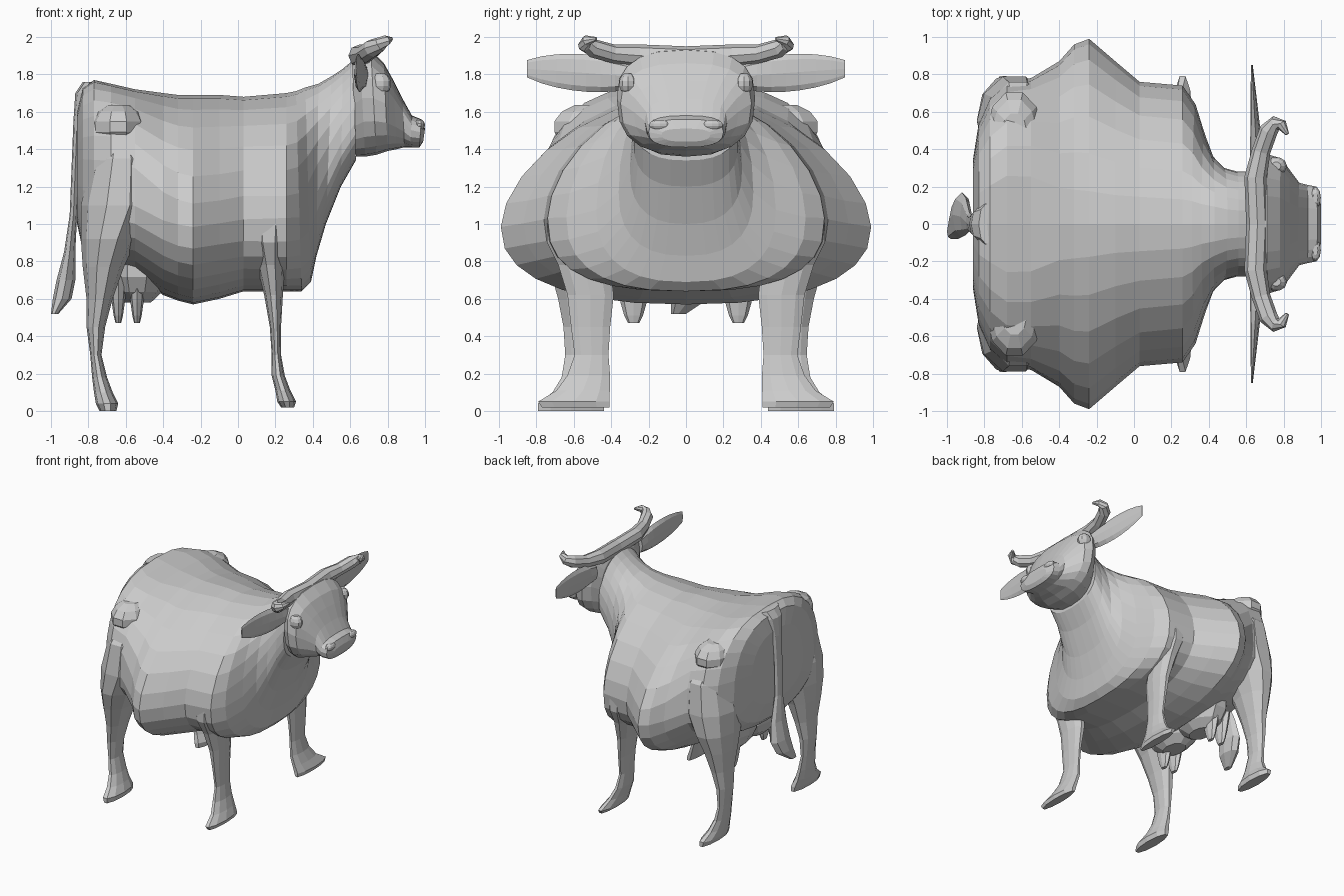
import bpy
import bmesh
from math import cos, sin, tau, pi
from mathutils import Vector

if "Cube" in bpy.data.objects:
    bpy.data.objects.remove(bpy.data.objects["Cube"], do_unlink=True)

GREY = (0.6, 0.6, 0.6, 1)
hide = bpy.data.materials.new("grey hide")
hide.use_nodes = True
hide.diffuse_color = GREY
hide.node_tree.nodes["Principled BSDF"].inputs["Base Color"].default_value = GREY


def loft(name, rings, mirror=False):
    """Skin a list of equal-length point rings and cap both ends."""
    bm = bmesh.new()
    loops = [[bm.verts.new(point) for point in ring] for ring in rings]
    count = len(loops[0])
    for near, far in zip(loops, loops[1:]):
        for i in range(count):
            j = (i + 1) % count
            bm.faces.new((near[i], near[j], far[j], far[i]))
    bm.faces.new(loops[0])
    bm.faces.new(loops[-1])
    bmesh.ops.recalc_face_normals(bm, faces=bm.faces)
    mesh = bpy.data.meshes.new(name)
    bm.to_mesh(mesh)
    bm.free()
    mesh.materials.append(hide)
    obj = bpy.data.objects.new(name, mesh)
    bpy.context.collection.objects.link(obj)
    if mirror:
        modifier = obj.modifiers.new("Mirror", "MIRROR")
        modifier.use_axis = (False, True, False)
        modifier.use_mirror_merge = False


def ellipse(centre, side, up, count=10):
    """Ring round a centre, spanned by two half-axis vectors."""
    angles = [tau * i / count for i in range(count)]
    return [Vector(centre) + Vector(side) * cos(a) + Vector(up) * sin(a) for a in angles]


def signed_power(value, exponent):
    return abs(value) ** exponent * (1 if value >= 0 else -1)


def rib(top, low, width, upper, lower, waist, count=28):
    """Ring hung between two points, with its own roundness above and below the waist."""
    top, low = Vector((top[0], 0, top[1])), Vector((low[0], 0, low[1]))
    ring = []
    for i in range(count):
        rise = sin(tau * i / count)
        roundness, reach = (upper, 1 - waist) if rise > 0 else (lower, waist)
        point = low.lerp(top, waist + reach * signed_power(rise, roundness))
        point.y = width * signed_power(cos(tau * i / count), roundness)
        ring.append(point)
    return ring


def limb(name, rows):
    """Mirrored leg from rows of back, front, inner, outer and height."""
    loft(name, [ellipse(((back + front) / 2, (inner + outer) / 2, height),
                        ((front - back) / 2, 0, 0), (0, (outer - inner) / 2, 0))
                for back, front, inner, outer, height in rows], mirror=True)


def lump(name, centre, size, steps=7):
    """Mirrored faceted ellipsoid."""
    rings = []
    for k in range(1, steps):
        radius, height = sin(pi * k / steps), cos(pi * k / steps)
        middle = Vector(centre) + Vector((0, 0, size[2] * height))
        rings.append(ellipse(middle, (size[0] * radius, 0, 0), (0, size[1] * radius, 0)))
    loft(name, rings, mirror=True)


# Trunk: position, top, bottom, half width, roundness above and below;
# square at the rump, pear-shaped at the belly
trunk = [((x, top), (x, low), width, upper, lower)
         for x, top, low, width, upper, lower in (
    (-.86, 1.6, 1, .35, .8, .9),
    (-.83, 1.73, .86, .54, .8, .9),
    (-.77, 1.77, .8, .68, .8, .9),
    (-.68, 1.75, .76, .76, .72, .9),
    (-.55, 1.72, .73, .78, .75, .9),
    (-.4, 1.7, .62, .87, 1, .9),
    (-.32, 1.69, .59, .96, 1.1, .85),
    (-.24, 1.69, .57, .99, 1.15, .85),
    (-.1, 1.69, .6, .87, 1.15, .85),
    (.03, 1.68, .64, .76, 1.1, .8),
    (.26, 1.7, .64, .74, 1.15, .75))]

# Shoulder and neck: ribs leaning forward to the throat
neck = [((x, top), (front, low), width, upper, .8)
        for x, top, front, low, width, upper in (
    (.31, 1.71, .34, .64, .64, 1.1),
    (.36, 1.73, .39, .69, .48, 1),
    (.43, 1.75, .42, .83, .36, .9),
    (.5, 1.79, .47, 1, .3, .9),
    (.56, 1.83, .55, 1.2, .28, .9),
    (.62, 1.88, .63, 1.34, .28, .9))]
loft("body", [rib(*row, waist=.37) for row in trunk + neck])

# Head: poll, brow, cheeks and muzzle
loft("head", [rib(*row, upper=.77, lower=.77, waist=.54, count=20) for row in (
    ((.61, 1.87), (.63, 1.36), .26),
    ((.65, 1.94), (.68, 1.36), .33),
    ((.71, 1.93), (.74, 1.37), .37),
    ((.78, 1.86), (.8, 1.39), .35),
    ((.83, 1.77), (.85, 1.4), .28),
    ((.88, 1.67), (.89, 1.41), .22),
    ((.93, 1.58), (.92, 1.41), .21),
    ((.98, 1.56), (.97, 1.41), .2),
    ((1, 1.51), (.99, 1.44), .13))])
lump("brow", (.76, .31, 1.75), (.06, .05, .06))
lump("nostril", (.97, .14, 1.53), (.03, .06, .03))

# Ears: thin leaves, broadest towards the tip
leaf = []
for step in range(8):
    t = step / 7
    spread = .02 + .08 * sin(pi * (.15 + .8 * t)) ** .6
    leaf.append(ellipse((.66 - .03 * t, .3 + .55 * t, 1.79 + .04 * t),
                        (.04 - .035 * t, 0, 0), (0, 0, spread), count=8))
loft("ear", leaf, mirror=True)

# Horns: sweep out from the poll, then hook forward
path = [(Vector(point), radius) for *point, radius in (
    (.66, 0, 1.89, .06),
    (.65, .25, 1.9, .06),
    (.68, .39, 1.91, .05),
    (.72, .5, 1.94, .05),
    (.76, .54, 1.96, .04),
    (.79, .53, 1.98, .03),
    (.82, .48, 1.99, .01))]
horn = []
for i, (point, radius) in enumerate(path):
    ahead = path[min(i + 1, len(path) - 1)][0] - path[max(i - 1, 0)][0]
    side = ahead.cross(Vector((0, 0, 1))).normalized() * radius
    horn.append(ellipse(point, side, side.cross(ahead.normalized()), count=8))
loft("horn", horn, mirror=True)

# Legs: upper limb, knee or hock, ankle and splayed hoof
limb("front_leg", (
    (.07, .26, .42, .64, 1.2),
    (.04, .29, .42, .75, 1.03),
    (.06, .27, .42, .75, .9),
    (.1, .25, .4, .69, .78),
    (.14, .24, .38, .64, .62),
    (.17, .23, .4, .62, .45),
    (.18, .23, .41, .6, .3),
    (.18, .25, .4, .64, .19),
    (.2, .28, .4, .7, .11),
    (.21, .31, .4, .8, .05),
    (.23, .3, .4, .78, .02)))
limb("hind_leg", (
    (-.7, -.55, .4, .64, 1.5),
    (-.78, -.46, .3, .77, 1.35),
    (-.84, -.44, .3, .8, 1.1),
    (-.84, -.54, .32, .79, .92),
    (-.83, -.61, .38, .74, .77),
    (-.81, -.67, .43, .69, .6),
    (-.81, -.71, .46, .66, .45),
    (-.79, -.73, .47, .65, .3),
    (-.78, -.7, .46, .67, .18),
    (-.77, -.67, .45, .72, .1),
    (-.76, -.64, .43, .8, .04),
    (-.74, -.65, .43, .8, 0)))

# Hip bones, udder and teats
lump("hip", (-.64, .5, 1.52), (.15, .22, .13))
lump("udder", (-.54, .16, .76), (.17, .26, .2))
for name, x in (("rear_teat", -.64), ("front_teat", -.54)):
    loft(name, [ellipse((x, .28, height), (radius, 0, 0), (0, 2 * radius, 0), count=8)
                for height, radius in ((.72, .05), (.58, .035), (.51, .025), (.47, .015))],
         mirror=True)

# Tail and its hair tuft: centre, half depth and half breadth
loft("tail", [ellipse((x, y, height), (depth, 0, 0), (0, breadth, 0), count=8)
              for x, y, height, depth, breadth in (
    (-.79, 0, 1.76, .04, .11),
    (-.83, 0, 1.7, .04, .09),
    (-.86, 0, 1.55, .02, .06),
    (-.87, 0, 1.3, .02, .05),
    (-.88, .01, 1.05, .02, .05),
    (-.9, .04, .85, .03, .1),
    (-.92, .05, .7, .05, .12),
    (-.94, .02, .6, .05, .1),
    (-.98, -.04, .52, .02, .04))])
